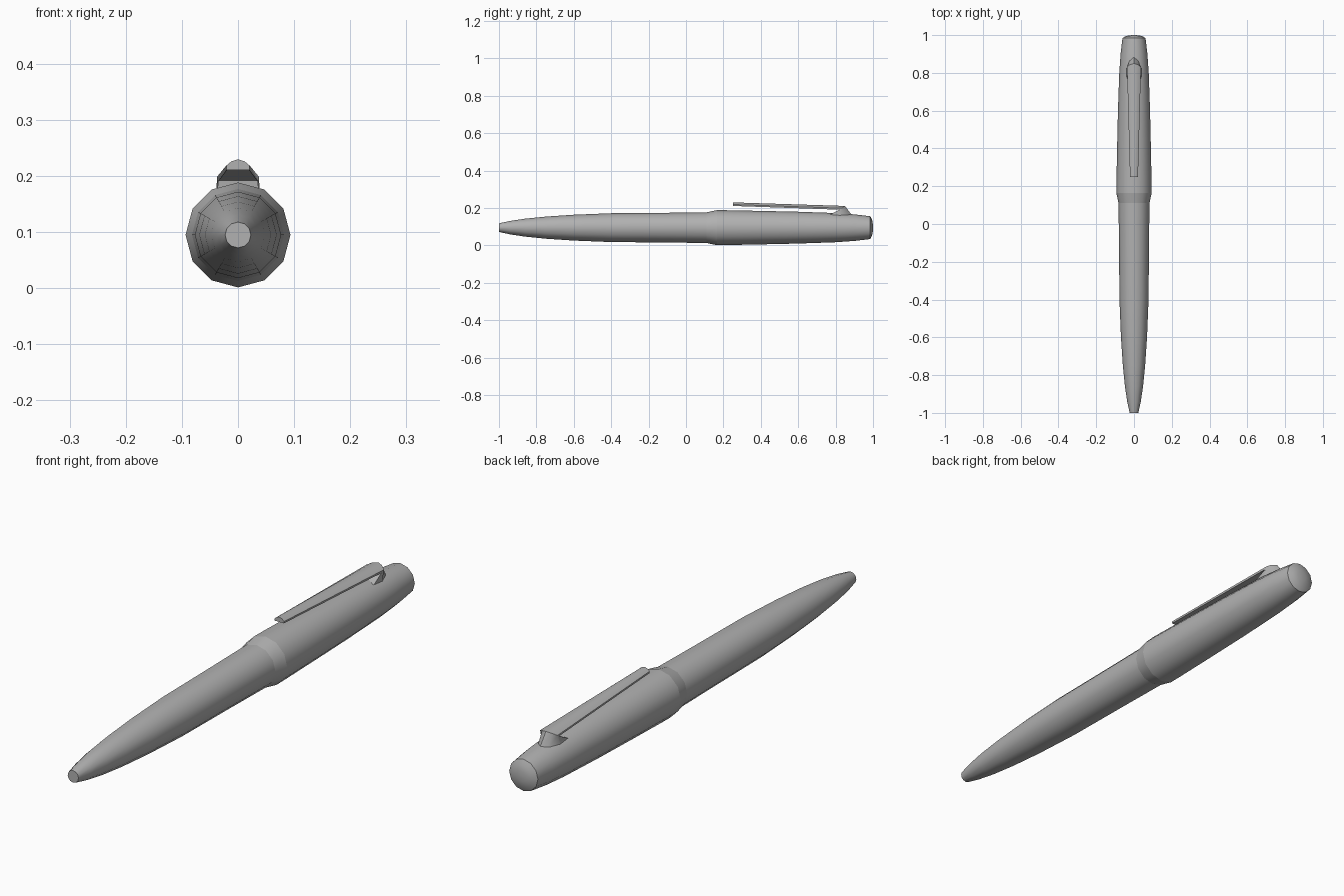
import bpy, bmesh, math

AXIS_Z = 0.095
SIDES = 12

cube = bpy.data.objects.get("Cube")
if cube:
    bpy.data.objects.remove(cube, do_unlink=True)

grey = bpy.data.materials.new("satin grey")
grey.use_nodes = True
grey.diffuse_color = (0.44, 0.44, 0.44, 1)
grey.node_tree.nodes["Principled BSDF"].inputs["Base Color"].default_value = (0.44, 0.44, 0.44, 1)


def loft(name, rings, close_start=True, close_end=True):
    """Skin a list of equal point rings and shade the result."""
    bm = bmesh.new()
    loops = [[bm.verts.new(p) for p in ring] for ring in rings]
    for a, b in zip(loops, loops[1:]):
        n = len(a)
        for i in range(n):
            j = (i + 1) % n
            bm.faces.new((a[i], a[j], b[j], b[i]))
    if close_start:
        bm.faces.new(loops[0])
    if close_end:
        bm.faces.new(loops[-1])
    bmesh.ops.recalc_face_normals(bm, faces=bm.faces)
    mesh = bpy.data.meshes.new(name)
    bm.to_mesh(mesh)
    bm.free()
    mesh.materials.append(grey)
    obj = bpy.data.objects.new(name, mesh)
    bpy.context.collection.objects.link(obj)
    bpy.ops.object.select_all(action="DESELECT")
    obj.select_set(True)
    bpy.context.view_layer.objects.active = obj
    bpy.ops.object.shade_smooth_by_angle(angle=math.radians(38))
    return obj


def ring(y, r):
    angles = [2 * math.pi * i / SIDES for i in range(SIDES)]
    return [(r * math.cos(a), y, AXIS_Z + r * math.sin(a)) for a in angles]


def turned(name, profile, **caps):
    return loft(name, [ring(y, r) for y, r in profile], **caps)


# Lower barrel, tapering to a blunt tip
turned("barrel", [(-1, 0.023), (-0.94, 0.036), (-0.86, 0.048), (-0.75, 0.059),
                  (-0.6, 0.069), (-0.4, 0.077), (-0.1, 0.0795), (0.11, 0.082)],
       close_end=False)

# Flared collar between barrel and cap
turned("collar", [(0.11, 0.082), (0.165, 0.0935)], close_start=False, close_end=False)

# Cap and its slightly domed end
turned("cap", [(0.165, 0.0935), (0.22, 0.093), (0.4, 0.0895), (0.6, 0.085),
               (0.8, 0.078), (0.9, 0.071), (0.985, 0.061)],
       close_start=False, close_end=False)
turned("cap_end", [(0.985, 0.061), (0.995, 0.042), (0.999, 0.02), (1, 0.004)],
       close_start=False)


def clip_section(half_width, top, bottom):
    """Arched section: top and bottom are (y, z), sides lie between them."""
    arch = [(0.55, 0.2), (1, 0.6), (0.95, 1)]
    right = [(half_width * w, t) for w, t in arch]
    outline = [(0, 0)] + right + [(-x, t) for x, t in reversed(right)]
    return [(x, top[0] + (bottom[0] - top[0]) * t, top[1] + (bottom[1] - top[1]) * t)
            for x, t in outline]


# Pocket clip with a foot sunk into the cap
loft("clip", [clip_section(0.021, (0.25, 0.23), (0.25, 0.211)),
              clip_section(0.037, (0.85, 0.211), (0.82, 0.191)),
              clip_section(0.040, (0.892, 0.155), (0.77, 0.165))])
